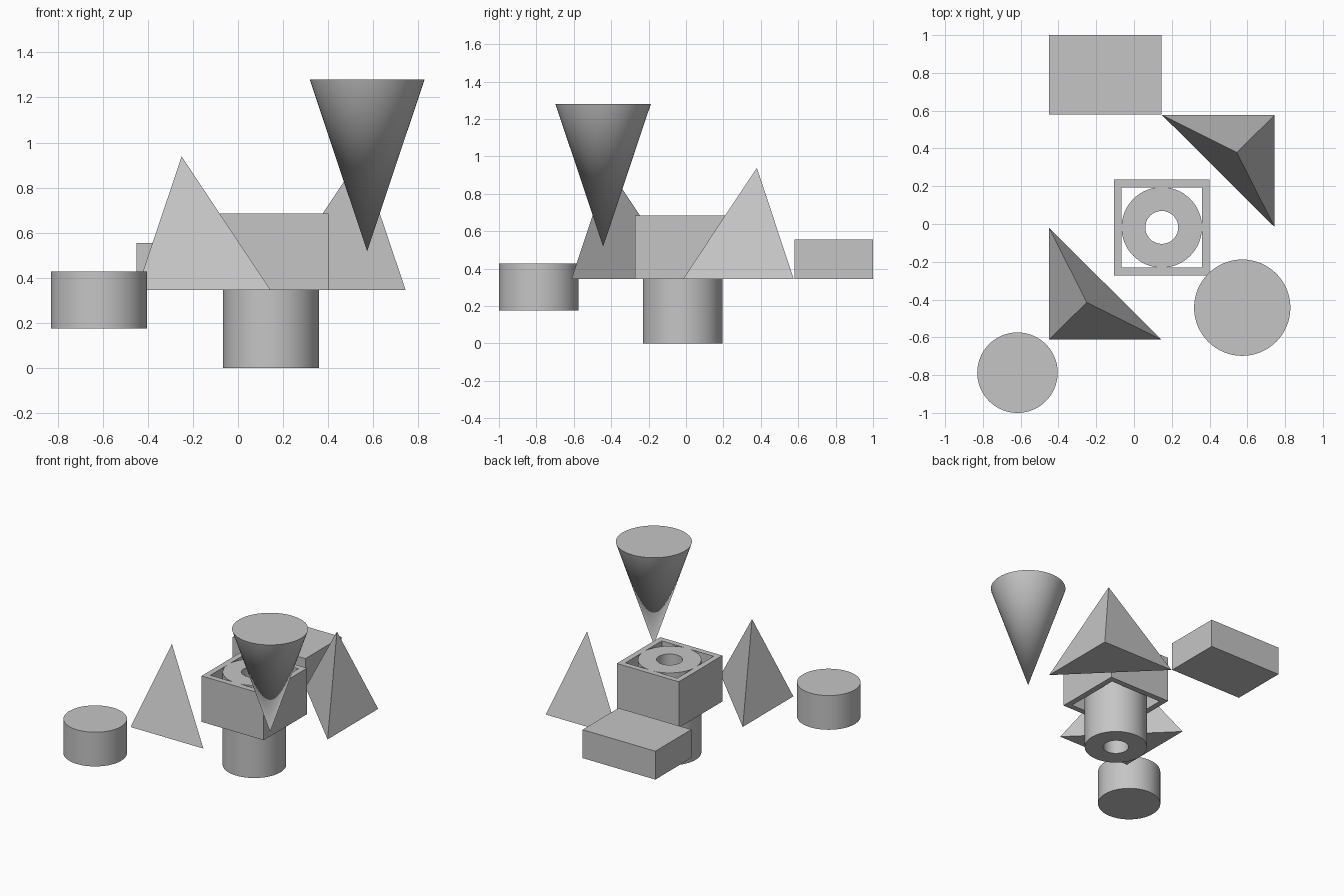
import bpy
import bmesh
import math
from mathutils import Vector

cube = bpy.data.objects.get("Cube")
if cube:
    bpy.data.objects.remove(cube, do_unlink=True)

GREY = (0.56, 0.56, 0.56, 1.0)
grey = bpy.data.materials.new("plain grey")
grey.use_nodes = True
grey.diffuse_color = GREY
grey.node_tree.nodes["Principled BSDF"].inputs["Base Color"].default_value = GREY

SEGMENTS = 64
FLOOR = 0.345    # shared base level of the raised solids


def finish(name, bm, smooth=False):
    """Turn a bmesh into a named grey object."""
    bmesh.ops.recalc_face_normals(bm, faces=bm.faces)
    mesh = bpy.data.meshes.new(name)
    bm.to_mesh(mesh)
    bm.free()
    mesh.materials.append(grey)
    obj = bpy.data.objects.new(name, mesh)
    bpy.context.collection.objects.link(obj)
    if smooth:
        bpy.ops.object.select_all(action='DESELECT')
        obj.select_set(True)
        bpy.context.view_layer.objects.active = obj
        bpy.ops.object.shade_smooth_by_angle(angle=math.radians(30))


def round_solid(name, x, y, z0, z1, r_bottom, r_top):
    """Upright cylinder or cone with flat caps."""
    bm = bmesh.new()
    bmesh.ops.create_cone(bm, cap_ends=True, segments=SEGMENTS,
                          radius1=r_bottom, radius2=r_top, depth=z1 - z0)
    bmesh.ops.remove_doubles(bm, verts=bm.verts, dist=0.0001)
    bmesh.ops.translate(bm, verts=bm.verts, vec=(x, y, (z0 + z1) / 2))
    finish(name, bm, smooth=True)


def pyramid(name, base, apex):
    """Three-sided pyramid on a triangular base."""
    bm = bmesh.new()
    corners = [bm.verts.new((x, y, FLOOR)) for x, y in base]
    tip = bm.verts.new(apex)
    bm.faces.new(corners)
    for i in range(3):
        bm.faces.new((corners[i], corners[(i + 1) % 3], tip))
    finish(name, bm)


def hollow_prism(name, centre, sides, turn, r_out, r_in, z0, z1, smooth):
    """Upright regular prism with a matching hole right through it."""
    bm = bmesh.new()
    loops = []
    for r, z in ((r_out, z0), (r_out, z1), (r_in, z1), (r_in, z0)):
        loop = []
        for i in range(sides):
            a = turn + math.tau * i / sides
            offset = Vector((r * math.cos(a), r * math.sin(a), z))
            loop.append(bm.verts.new(Vector((*centre, 0)) + offset))
        loops.append(loop)
    for k in range(4):
        a, b = loops[k], loops[(k + 1) % 4]
        for i in range(sides):
            j = (i + 1) % sides
            bm.faces.new((a[i], a[j], b[j], b[i]))
    finish(name, bm, smooth)


# Central tube inside an open square frame
HUB = (0.147, -0.018)
ROOT2 = math.sqrt(2)
hollow_prism("centre_tube", HUB, SEGMENTS, 0, 0.213, 0.087, 0, 0.685, True)
hollow_prism("square_frame", HUB, 4, math.pi / 4,
             0.254 * ROOT2, 0.212 * ROOT2, FLOOR, 0.685, False)

# Rectangular block at the back
bm = bmesh.new()
bmesh.ops.create_cube(bm, size=1)
bmesh.ops.scale(bm, verts=bm.verts, vec=(0.595, 0.42, 0.21))
bmesh.ops.translate(bm, verts=bm.verts, vec=(-0.152, 0.79, FLOOR + 0.105))
finish("back_block", bm)

# Two pyramids, one a half turn of the other about the hub
base = [(-0.45, -0.02), (-0.45, -0.612), (0.145, -0.612)]
pyramid("front_pyramid", base, (-0.25, -0.415, 0.938))
pyramid("back_pyramid",
        [(2 * HUB[0] - x, 2 * HUB[1] - y) for x, y in base],
        (2 * HUB[0] + 0.25, 2 * HUB[1] + 0.415, 0.938))

# Short cylinder and inverted cone at the front
round_solid("front_cylinder", -0.617, -0.787, 0.175, 0.428, 0.213, 0.213)
round_solid("inverted_cone", 0.573, -0.443, 0.518, 1.28, 0.0, 0.255)
